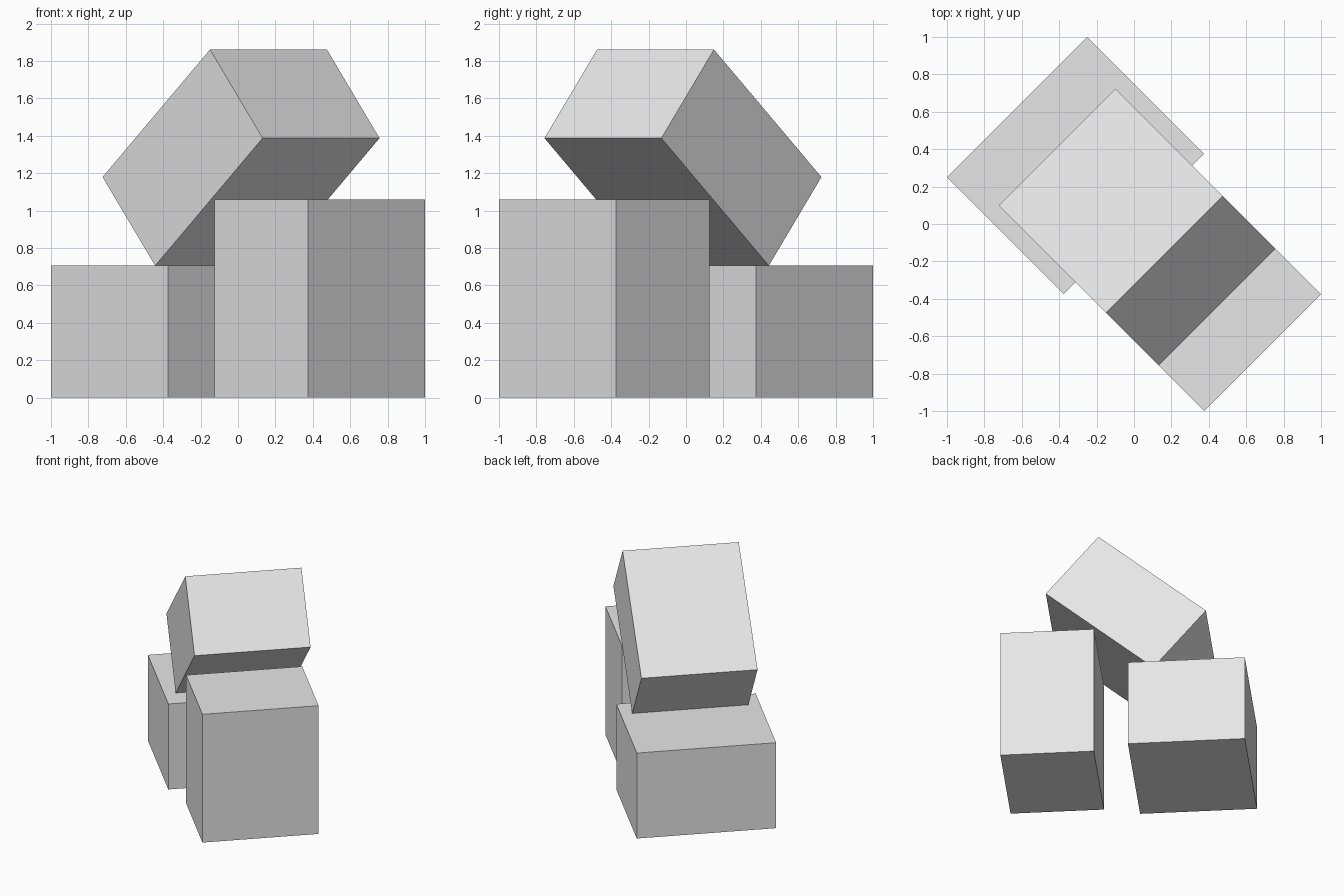
import bpy
import math

if "Cube" in bpy.data.objects:
    bpy.data.objects.remove(bpy.data.objects["Cube"])

# One plain grey for the whole model
grey = bpy.data.materials.new("light_grey")
grey.diffuse_color = (0.8, 0.8, 0.8, 1)
grey.use_nodes = True
grey.node_tree.nodes["Principled BSDF"].inputs["Base Color"].default_value = grey.diffuse_color

TURN = math.radians(-45)   # the arch runs diagonally, back left to front right


def block(name, along, z, size, tilt=0):
    """Box centred at distance `along` on the diagonal, tilted along it."""
    bpy.ops.mesh.primitive_cube_add(size=1)
    ob = bpy.context.object
    ob.name = name
    ob.scale = size
    ob.rotation_euler = (0, -math.radians(tilt), TURN)
    ob.location = (along * math.cos(TURN), along * math.sin(TURN), z)
    ob.data.materials.append(grey)
    return ob


# Two upright supports
block("low_support", -0.442, 0.3535, (0.884, 1.061, 0.707))
block("tall_support", 0.6187, 0.5303, (0.707, 0.884, 1.0607))

# Slanted block leaning across both supports
block("leaning_block", 0.023, 1.2835, (1.0607, 0.884, 0.6187), tilt=40)
